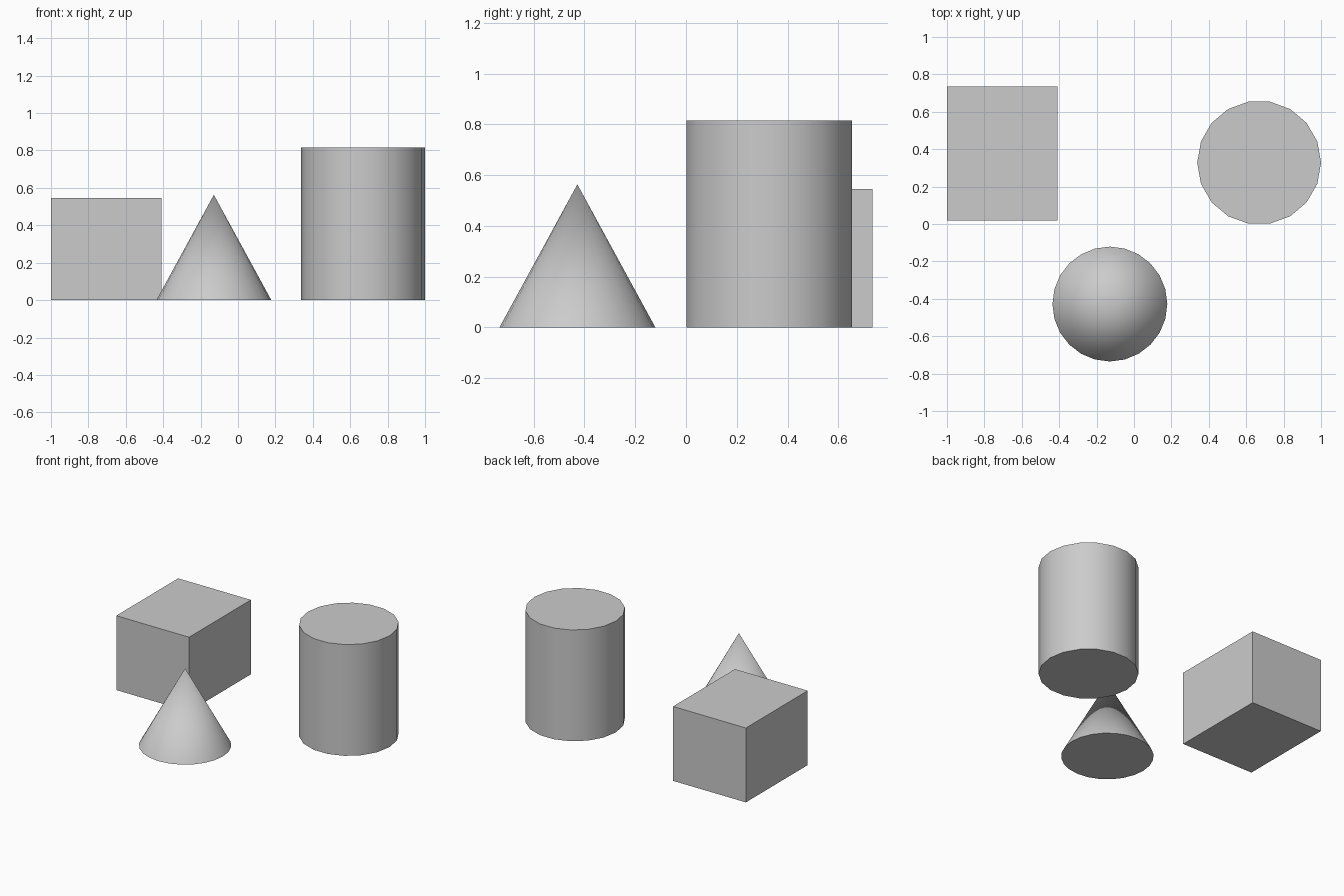
import bpy
import math

# Remove the default cube
default = bpy.data.objects.get("Cube")
if default:
    bpy.data.objects.remove(default, do_unlink=True)

# Single plain material
GREY = (0.6, 0.6, 0.6, 1.0)
grey = bpy.data.materials.new("light_grey")
grey.use_nodes = True
grey.diffuse_color = GREY
for node in grey.node_tree.nodes:
    if node.type == 'BSDF_PRINCIPLED':
        node.inputs["Base Color"].default_value = GREY


def finish(name, smooth=False):
    """Name the active object, colour it and shade it."""
    obj = bpy.context.object
    obj.name = name
    obj.data.name = name
    obj.data.materials.append(grey)
    bpy.ops.object.transform_apply(location=False, rotation=True, scale=True)
    if smooth:
        bpy.ops.object.shade_smooth_by_angle(angle=math.radians(30))
    return obj


# Box, back right
height = 0.545
bpy.ops.mesh.primitive_cube_add(size=1, location=(-0.705, 0.377, height / 2))
bpy.context.object.scale = (0.59, 0.716, height)
finish("box")

# Cylinder, back left, with a corner pointing along +x
height = 0.815
bpy.ops.mesh.primitive_cylinder_add(
    vertices=18, radius=0.331, depth=height,
    location=(0.669, 0.328, height / 2), rotation=(0, 0, math.pi / 2))
finish("cylinder", smooth=True)

# Cone, front
height = 0.563
bpy.ops.mesh.primitive_cone_add(
    vertices=24, radius1=0.307, radius2=0, depth=height,
    location=(-0.129, -0.428, height / 2))
finish("cone", smooth=True)
